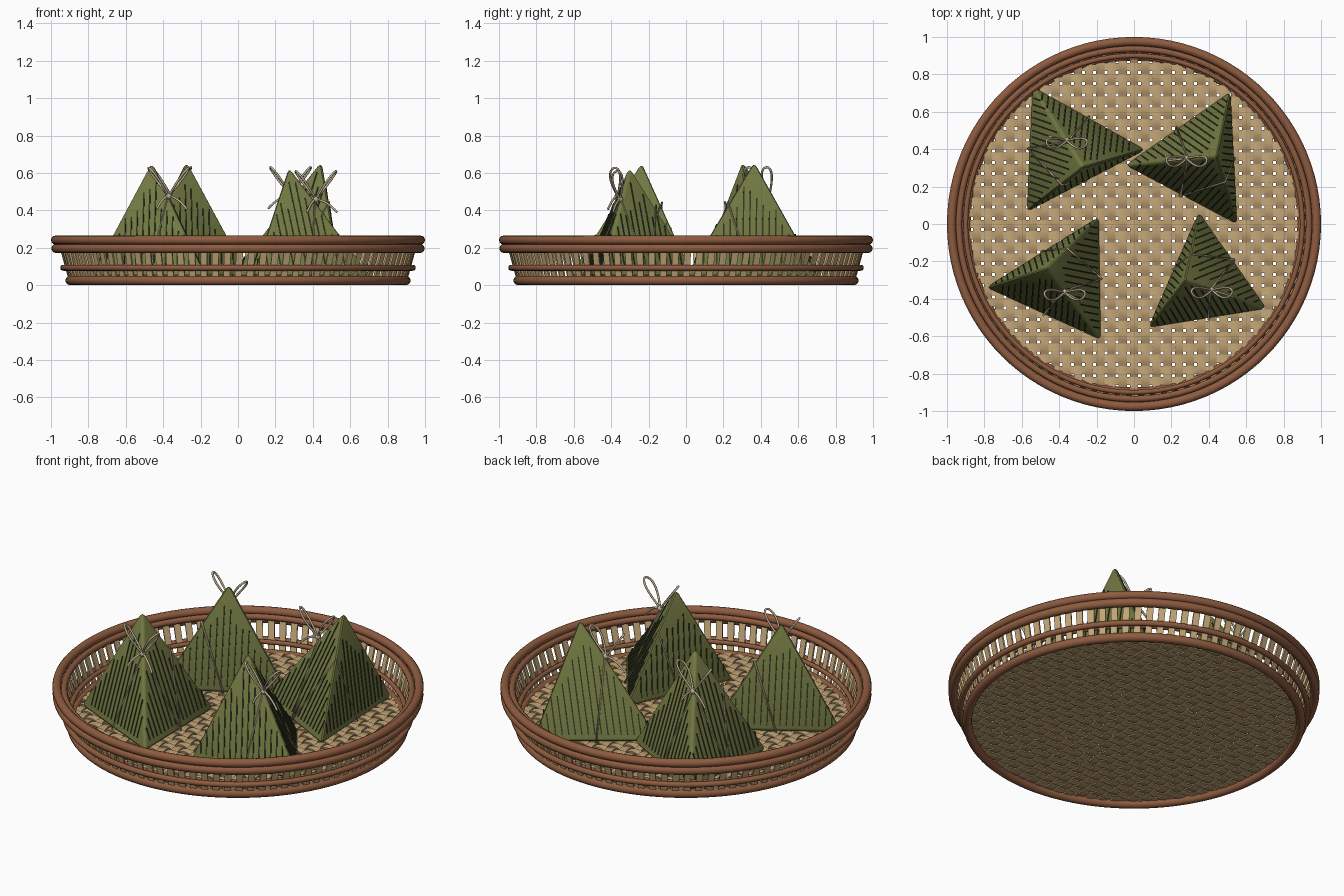
import bpy, bmesh, math, random
from mathutils import Vector, Matrix

random.seed(4)
if "Cube" in bpy.data.objects:
    bpy.data.objects.remove(bpy.data.objects["Cube"])


def material(name, r, g, b):
    m = bpy.data.materials.new(name)
    m.use_nodes = True
    m.diffuse_color = (r, g, b, 1)
    m.node_tree.nodes["Principled BSDF"].inputs["Base Color"].default_value = (r, g, b, 1)
    return m


RIM = material("rim brown", 0.27, 0.105, 0.05)
TAN = material("bamboo tan", 0.56, 0.39, 0.19)
TAN_DARK = material("bamboo dark tan", 0.46, 0.31, 0.15)
LEAF = material("leaf green", 0.17, 0.19, 0.055)
VEIN = material("vein dark green", 0.03, 0.04, 0.015)
STRING = material("string beige", 0.52, 0.43, 0.29)


def mesh_object(name, bm, mat, smooth=False):
    bmesh.ops.recalc_face_normals(bm, faces=bm.faces)
    me = bpy.data.meshes.new(name)
    bm.to_mesh(me)
    bm.free()
    me.materials.append(mat)
    ob = bpy.data.objects.new(name, me)
    bpy.context.collection.objects.link(ob)
    if smooth:
        bpy.ops.object.select_all(action='DESELECT')
        ob.select_set(True)
        bpy.context.view_layer.objects.active = ob
        bpy.ops.object.shade_smooth_by_angle(angle=math.radians(35))
    return ob


def add_bar(bm, p, q, width, thick, normal):
    """Thin flat bar from p to q, its wide side facing the normal."""
    along = q - p
    y = along.normalized()
    x = y.cross(normal).normalized()
    z = x.cross(y)
    rot = Matrix((x, y, z)).transposed().to_4x4()
    scale = Matrix.Diagonal((width, along.length, thick, 1))
    bmesh.ops.create_cube(bm, size=1, matrix=Matrix.Translation((p + q) / 2) @ rot @ scale)


def cord(name, paths, radius):
    """Round cord along (points, closed) paths."""
    cu = bpy.data.curves.new(name, 'CURVE')
    cu.dimensions = '3D'
    cu.bevel_depth = radius
    cu.bevel_resolution = 2
    cu.use_fill_caps = True
    for pts, closed in paths:
        sp = cu.splines.new('POLY')
        sp.points.add(len(pts) - 1)
        for sp_pt, p in zip(sp.points, pts):
            sp_pt.co = (*p, 1)
        sp.use_cyclic_u = closed
    cu.materials.append(STRING)
    ob = bpy.data.objects.new(name, cu)
    bpy.context.collection.objects.link(ob)


# Tray hoops: name, radius, height, thickness
for name, r, z, t in (("top_hoop", 0.976, 0.241, 0.024), ("second_hoop", 0.974, 0.196, 0.024),
                      ("inner_top_hoop", 0.936, 0.222, 0.017), ("middle_hoop", 0.934, 0.093, 0.016),
                      ("inner_middle_hoop", 0.9, 0.093, 0.013), ("base_hoop", 0.898, 0.025, 0.025)):
    bpy.ops.mesh.primitive_torus_add(location=(0, 0, z), major_radius=r, minor_radius=t,
                                     major_segments=96, minor_segments=12)
    hoop = bpy.context.object
    hoop.name = name
    hoop.data.materials.append(RIM)
    bpy.ops.object.shade_smooth()

# Slats of the tray wall, leaning outward
bm = bmesh.new()
COUNT = 92
for i in range(COUNT):
    a = 2 * math.pi * i / COUNT
    b = a + 0.012
    low = Vector((0.898 * math.cos(a), 0.898 * math.sin(a), 0.02))
    high = Vector((0.955 * math.cos(b), 0.955 * math.sin(b), 0.225))
    add_bar(bm, low, high, 0.036, 0.01, Vector((math.cos(a), math.sin(a), 0)))
mesh_object("wall_slats", bm, TAN)

# Woven floor: two sets of wavy strips passing over and under
PITCH, HALF, THICK, WAVE, FLOOR, RADIUS = 0.06, 0.022, 0.004, 0.006, 0.035, 0.89


def weave(name, mat, swap):
    bm = bmesh.new()
    n = int(RADIUS / PITCH)
    for j in range(-n, n + 1):
        c = j * PITCH
        reach = math.sqrt(RADIUS ** 2 - c ** 2)
        steps = max(4, int(reach * 8 / PITCH))
        sign = (-1) ** (j + swap)
        last = None
        for k in range(steps + 1):
            s = -reach + 2 * reach * k / steps
            z = FLOOR + sign * WAVE * math.cos(math.pi * s / PITCH)
            ring = []
            for w, h in ((-HALF, -THICK), (HALF, -THICK), (HALF, THICK), (-HALF, THICK)):
                co = (c + w, s, z + h) if swap else (s, c + w, z + h)
                ring.append(bm.verts.new(co))
            if last:
                for e in range(4):
                    f = (e + 1) % 4
                    bm.faces.new((last[e], last[f], ring[f], ring[e]))
            else:
                bm.faces.new(ring)
            last = ring
        bm.faces.new(last)
    mesh_object(name, bm, mat, smooth=True)


weave("floor_strips_across", TAN, 0)
weave("floor_strips_lengthwise", TAN_DARK, 1)


def parcel(label, p, q, r, top):
    """Leaf-wrapped pyramid: base corners p, q, r, the bow on the ridge above q."""
    base_z = 0.045
    centre = Vector((*[(p[i] + q[i] + r[i]) / 3 for i in (0, 1)], base_z))
    P, Q, R = [centre + (Vector((*c, base_z)) - centre) * 1.05 for c in (p, q, r)]
    T = Vector(top) + Vector((0, 0, 0.025))

    # Rounded leaf body
    bm = bmesh.new()
    v = [bm.verts.new(c) for c in (P, Q, R, T)]
    for tri in ((0, 1, 2), (0, 1, 3), (1, 2, 3), (2, 0, 3)):
        bm.faces.new([v[i] for i in tri])
    bmesh.ops.recalc_face_normals(bm, faces=bm.faces)
    bmesh.ops.bevel(bm, geom=bm.edges[:], offset=0.022, segments=3, profile=0.5, affect='EDGES')
    mesh_object(label + "_leaf_body", bm, LEAF, smooth=True)

    # Leaf veins: thin parallel plates clipped to each side face
    bm = bmesh.new()
    middle = (P + Q + R + T) / 4
    for a, b in ((P, Q), (Q, R), (R, P)):
        normal = (b - a).cross(T - a).normalized()
        if normal.dot(a - middle) < 0:
            normal.negate()
        rise = T - (a + b) / 2
        n = int((b - a).length / 0.034)
        for k in range(2, n - 1):
            s = k / n
            # a line parallel to the median leaves the triangle at this share of it
            end = 2 * min(s, 1 - s) * random.uniform(0.7, 0.9)
            foot = a.lerp(b, s) + normal * 0.001
            if end > 0.15:
                add_bar(bm, foot + rise * 0.06, foot + rise * end, 0.007, 0.005, normal)
    mesh_object(label + "_leaf_veins", bm, VEIN)

    # Two string loops around the corners
    knot = T.lerp(Q, 0.31)
    loops = ((knot, (P + Q) / 2, (Q + R) / 2),
             (T.lerp(R, 0.37), (Q + R) / 2, (R + P) / 2))
    cord(label + "_string_wraps",
         [([middle + (c - middle) * 1.015 for c in loop], True) for loop in loops], 0.005)

    # Bow: two upright loops, two hanging tails and a knot
    out = knot - middle
    out.z = 0
    knot = knot + out.normalized() * 0.008
    paths = []
    for side in (-1, 1):
        reach, open_dir = Vector((side * 0.105, -0.02, 0.15)), Vector((side * 0.014, 0.026, 0.008))
        pts = []
        for k in range(25):
            t = math.pi * k / 24
            pts.append(knot + reach * math.sin(t) + open_dir * math.sin(2 * t))
        paths.append((pts, False))
        tail = out.normalized() * 0.04 + Vector((side * 0.08, -0.015, -0.07))
        paths.append(([knot + tail * t + Vector((0, 0, 0.06 * t * (1 - t)))
                       for t in [k / 8 for k in range(9)]], False))
    cord(label + "_bow", paths, 0.006)
    bm = bmesh.new()
    bmesh.ops.create_uvsphere(bm, u_segments=12, v_segments=8, radius=0.017,
                              matrix=Matrix.Translation(knot))
    mesh_object(label + "_knot", bm, STRING, smooth=True)


parcel("back_right", (0.05, 0.40), (-0.54, 0.73), (-0.57, 0.075), (-0.27, 0.30, 0.65))
parcel("back_left", (0.51, 0.70), (-0.04, 0.315), (0.545, 0.005), (0.445, 0.365, 0.65))
parcel("front_right", (-0.78, -0.34), (-0.18, -0.615), (-0.19, 0.03), (-0.465, -0.235, 0.645))
parcel("front_left", (0.085, -0.55), (0.705, -0.45), (0.35, 0.055), (0.27, -0.30, 0.62))
